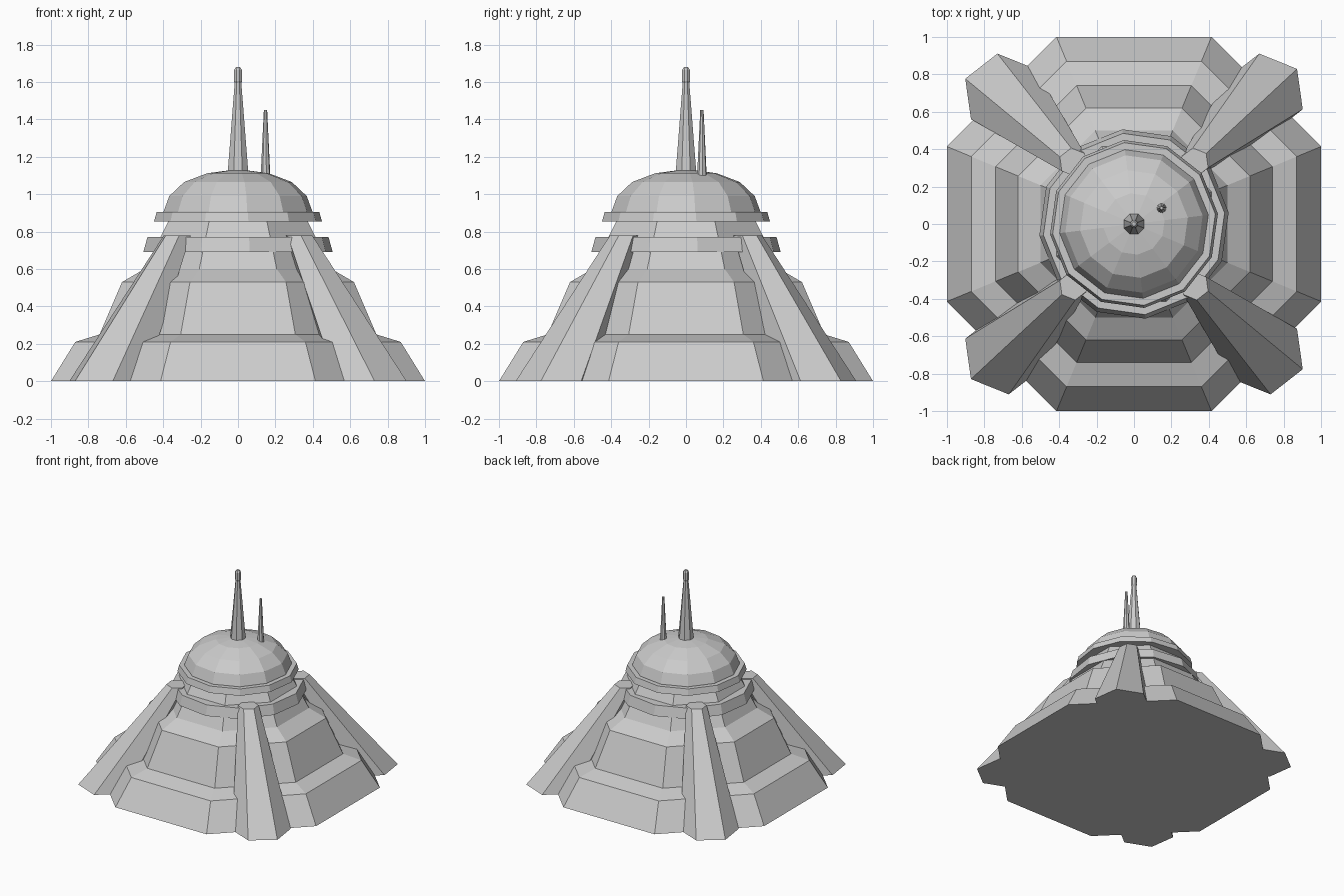
import bpy
import bmesh
from math import cos, sin, radians, pi

cube = bpy.data.objects.get("Cube")
if cube:
    bpy.data.objects.remove(cube)

stone = bpy.data.materials.new("pale_grey")
stone.use_nodes = True
GREY = (0.6, 0.6, 0.6, 1)
stone.diffuse_color = GREY
stone.node_tree.nodes["Principled BSDF"].inputs["Base Color"].default_value = GREY


def loft(name, sides, turn, sections):
    """Closed flat-sided solid through rings of (x, y, z, radius)."""
    bm = bmesh.new()
    rings = []
    for x, y, z, r in sections:
        angles = [radians(turn) + 2 * pi * i / sides for i in range(sides)]
        rings.append([bm.verts.new((x + r * cos(a), y + r * sin(a), z)) for a in angles])
    for low, high in zip(rings, rings[1:]):
        for i in range(sides):
            j = (i + 1) % sides
            bm.faces.new((low[i], low[j], high[j], high[i]))
    bm.faces.new(rings[0][::-1])
    bm.faces.new(rings[-1])
    mesh = bpy.data.meshes.new(name)
    bm.to_mesh(mesh)
    bm.free()
    mesh.materials.append(stone)
    obj = bpy.data.objects.new(name, mesh)
    bpy.context.collection.objects.link(obj)
    return obj


def turned(name, sides, turn, profile, x=0, y=0):
    return loft(name, sides, turn, [(x, y, z, r) for r, z in profile])


# Stepped octagonal body, given by its distance to the flat sides
tiers = [(1.0, 0), (0.87, 0.21), (0.74, 0.25), (0.62, 0.53), (0.5, 0.6), (0.37, 0.86)]
turned("stepped_body", 8, 22.5, [(a / cos(pi / 8), z) for a, z in tiers])

# Two flared collars and the dome
turned("lower_collar", 12, 7, [(0.51, 0.69), (0.488, 0.77)])
turned("upper_collar", 12, 7, [(0.452, 0.855), (0.438, 0.905)])
turned("dome", 12, 7, [(0.405, 0.86), (0.4, 0.91), (0.37, 0.99), (0.29, 1.065),
                       (0.165, 1.112), (0.03, 1.13)])

# Leaning six-sided buttresses on the diagonals
for sx, side in ((1, "left"), (-1, "right")):
    for sy, end in ((-1, "front"), (1, "back")):
        loft(f"{end}_{side}_buttress", 6, 38,
             [(sx * 0.7, sy * 0.695, 0, 0.218), (sx * 0.325, sy * 0.33, 0.78, 0.077)])

# Main spire with its knob, and the small offset antenna
turned("main_spire", 8, 22.5, [(0.06, 1.11), (0.018, 1.61)])
turned("spire_knob", 8, 22.5, [(0.018, 1.59), (0.024, 1.605), (0.022, 1.665), (0.012, 1.68)])
turned("small_antenna", 8, 10, [(0.026, 1.1), (0.009, 1.45)], 0.147, 0.085)
